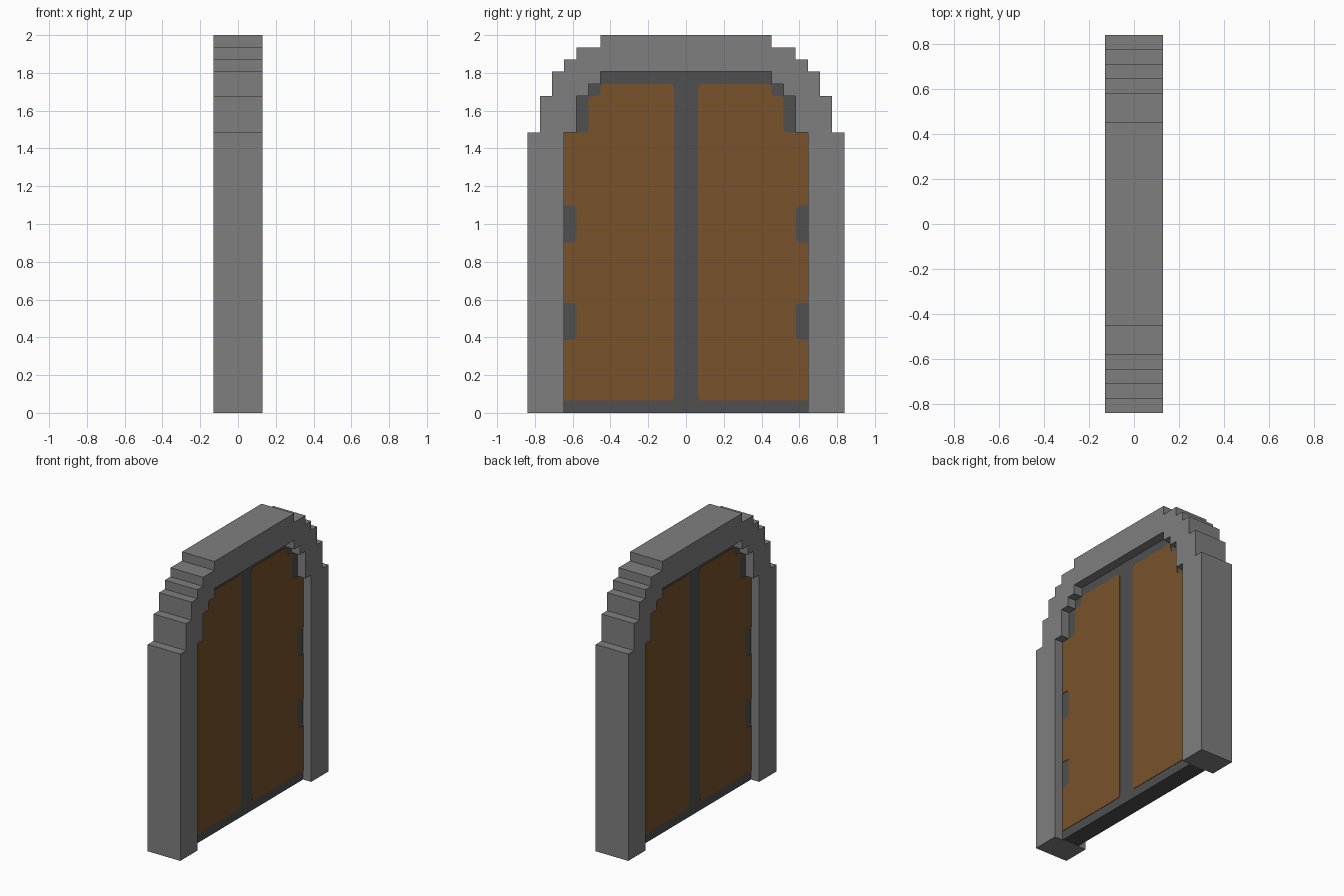
import bpy, bmesh
from mathutils import Vector

if "Cube" in bpy.data.objects:
    bpy.data.objects.remove(bpy.data.objects["Cube"], do_unlink=True)

U = 2 / 31  # one block step


def material(name, rgb):
    m = bpy.data.materials.new(name)
    m.use_nodes = True
    m.diffuse_color = (*rgb, 1)
    m.node_tree.nodes["Principled BSDF"].inputs["Base Color"].default_value = (*rgb, 1)
    return m


stone = material("stone grey", (0.212, 0.212, 0.212))
iron = material("dark iron", (0.08, 0.08, 0.08))
wood = material("brown wood", (0.188, 0.084, 0.025))


def prism(name, outline, x0, x1, mat):
    """Extrude a (y, z) outline, given in block steps, from x0 to x1."""
    bm = bmesh.new()
    face = bm.faces.new([bm.verts.new((x0, y * U, z * U)) for y, z in outline])
    ext = bmesh.ops.extrude_face_region(bm, geom=[face])
    moved = [v for v in ext["geom"] if isinstance(v, bmesh.types.BMVert)]
    bmesh.ops.translate(bm, verts=moved, vec=(x1 - x0, 0, 0))
    bmesh.ops.recalc_face_normals(bm, faces=bm.faces)
    mesh = bpy.data.meshes.new(name)
    bm.to_mesh(mesh)
    bm.free()
    mesh.materials.append(mat)
    obj = bpy.data.objects.new(name, mesh)
    bpy.context.collection.objects.link(obj)
    return obj


def stairs(levels):
    """Stepped half outline from (half width, top height) pairs, bottom to top."""
    pts, z = [], 0
    for w, top in levels:
        pts += [(w, z), (w, top)]
        z = top
    return pts


def both_sides(half):
    return half + [(-y, z) for y, z in reversed(half)]


def rounded(outline, r=0.35):
    """Round every corner except those on the door's outer edge."""
    out = []
    for i, p in enumerate(outline):
        if p[0] == 10:
            out.append(p)
            continue
        c = Vector(p)
        a = c + (Vector(outline[i - 1]) - c).normalized() * r
        b = c + (Vector(outline[(i + 1) % len(outline)]) - c).normalized() * r
        out += [tuple(a), tuple(c * 0.6 + (a + b) * 0.2), tuple(b)]
    return out


# Stepped stone arch
outer = stairs([(13, 23), (12, 26), (11, 28), (10, 29), (9, 30), (7, 31)])
inner = stairs([(10, 23), (9, 26), (8, 27), (7, 28)])
prism("stone_arch", both_sides(outer) + both_sides(inner)[::-1], -2 * U, 2 * U, stone)

# Iron door core: shows as the border, centre bar and hinges
prism("door_core", both_sides(inner), -U, U, iron)

# Thin wooden panels on both faces, notched around two hinges each
panel = [(1, 1), (10, 1)]
for z in (6, 14):
    panel += [(10, z), (9, z), (9, z + 3), (10, z + 3)]
panel += [(10, 23), (8, 23), (8, 26), (7, 26), (7, 27), (1, 27)]
panel = rounded(panel)
for side, s in (("left", 1), ("right", -1)):
    for face, f in (("outer", 1), ("inner", -1)):
        prism(f"{side}_wood_panel_{face}", [(s * y, z) for y, z in panel],
              f * U, f * (U + 0.003), wood)
